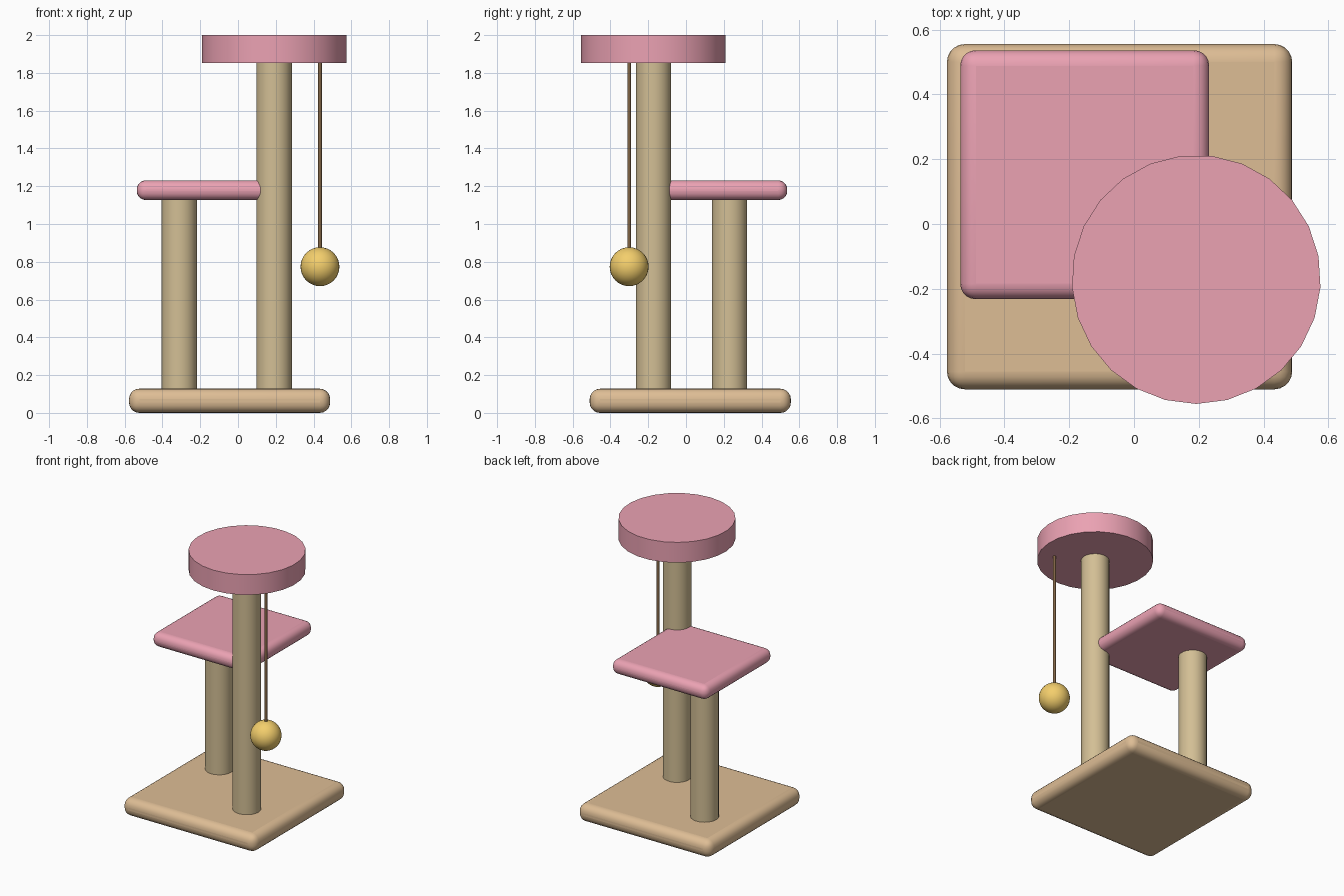
import bpy
import math

if "Cube" in bpy.data.objects:
    bpy.data.objects.remove(bpy.data.objects["Cube"])


def material(name, rgb):
    m = bpy.data.materials.new(name)
    m.diffuse_color = (*rgb, 1.0)
    m.use_nodes = True
    m.node_tree.nodes["Principled BSDF"].inputs["Base Color"].default_value = m.diffuse_color
    return m


TAN = material("tan_carpet", (0.73, 0.51, 0.30))
SISAL = material("sisal", (0.65, 0.52, 0.30))
PINK = material("pink_plush", (0.83, 0.36, 0.45))
YELLOW = material("yellow_ball", (0.90, 0.62, 0.15))
BROWN = material("brown_cord", (0.22, 0.13, 0.06))


def finish(name, mat):
    ob = bpy.context.object
    ob.name = name
    ob.data.materials.append(mat)
    bpy.ops.object.shade_smooth_by_angle(angle=math.radians(35))
    return ob


def board(name, x, y, size, z0, z1, bevel, mat):
    """Square padded board with rounded edges."""
    bpy.ops.mesh.primitive_cube_add(size=1, location=(x, y, (z0 + z1) / 2))
    bpy.context.object.scale = (size, size, z1 - z0)
    bpy.ops.object.transform_apply(location=False, rotation=False, scale=True)
    ob = finish(name, mat)
    mod = ob.modifiers.new("rounded_edges", "BEVEL")
    mod.width = bevel
    mod.segments = 5
    mod.limit_method = "NONE"


def cylinder(name, x, y, radius, z0, z1, mat, sides=25):
    """Upright cylinder with one corner facing the front."""
    bpy.ops.mesh.primitive_cylinder_add(
        vertices=sides, radius=radius, depth=z1 - z0,
        location=(x, y, (z0 + z1) / 2), rotation=(0, 0, math.pi))
    finish(name, mat)


# Base and middle platform
board("base", -0.0445, 0.0225, 1.065, 0.0, 0.128, 0.055, TAN)
board("middle_platform", -0.152, 0.152, 0.768, 1.127, 1.231, 0.048, PINK)

# Scratching posts
cylinder("short_post", -0.311, 0.231, 0.094, 0.1, 1.15, SISAL)
cylinder("tall_post", 0.191, -0.172, 0.094, 0.1, 1.88, SISAL)

# Round top perch
cylinder("top_perch", 0.192, -0.171, 0.384, 1.853, 2.0, PINK)

# Hanging toy
cylinder("toy_cord", 0.434, -0.301, 0.01, 0.8, 1.87, BROWN, 12)
bpy.ops.mesh.primitive_uv_sphere_add(
    segments=32, ring_count=16, radius=0.103, location=(0.434, -0.301, 0.774))
finish("toy_ball", YELLOW)
